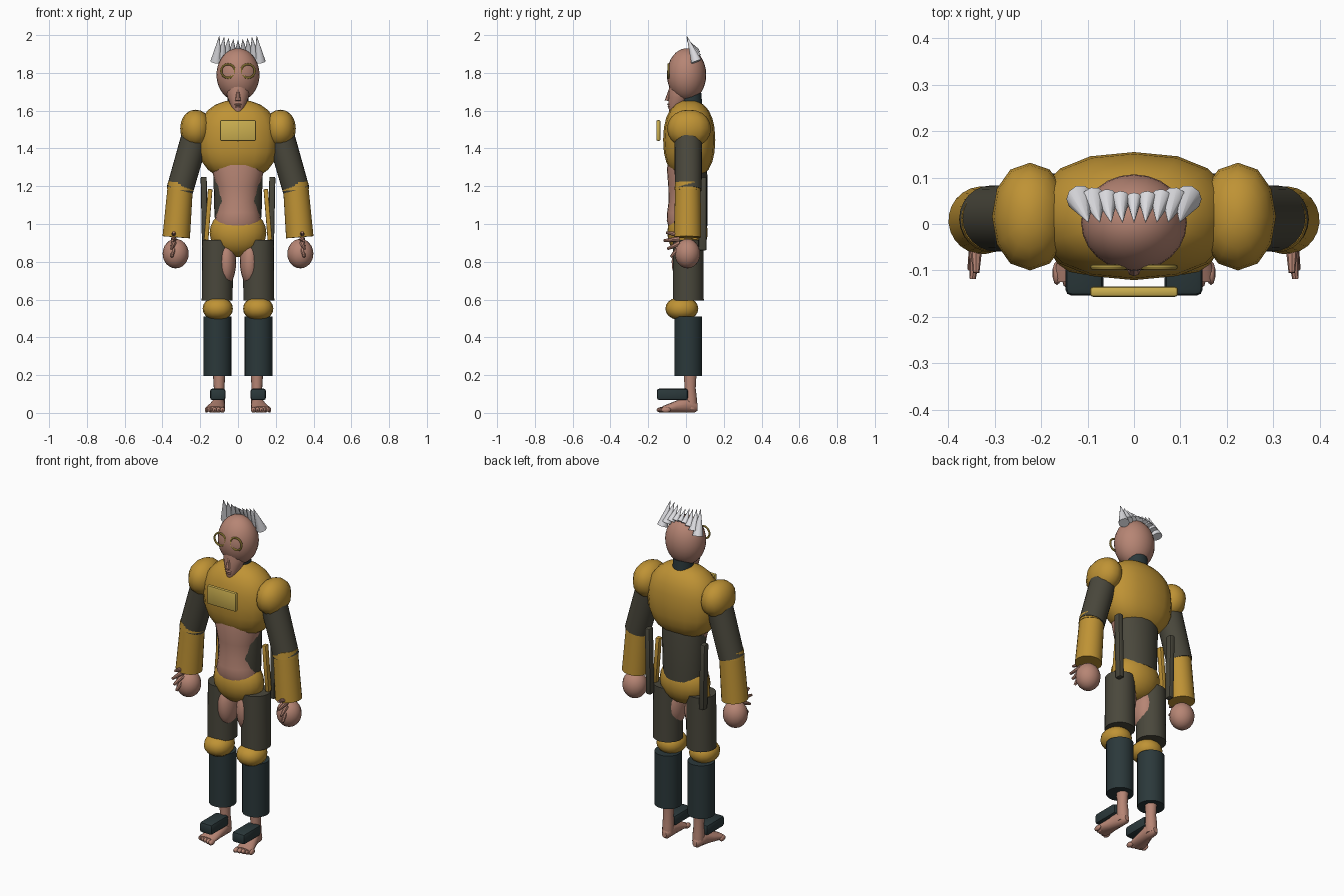
import bpy, bmesh, math
from mathutils import Vector, Matrix

if "Cube" in bpy.data.objects:
    bpy.data.objects.remove(bpy.data.objects["Cube"])


def material(name, rgb):
    m = bpy.data.materials.new(name)
    m.diffuse_color = (*rgb, 1)
    m.use_nodes = True
    m.node_tree.nodes["Principled BSDF"].inputs["Base Color"].default_value = m.diffuse_color
    return m


SKIN = material("skin", (0.47, 0.235, 0.175))
GOLD = material("gold armour", (0.52, 0.29, 0.035))
YELLOW = material("yellow plate", (0.60, 0.43, 0.08))
OLIVE = material("dark olive cloth", (0.068, 0.064, 0.045))
TEAL = material("dark teal boots", (0.024, 0.040, 0.043))
WHITE = material("white hair", (0.72, 0.72, 0.75))


def finish(name, bm, mat):
    bmesh.ops.recalc_face_normals(bm, faces=bm.faces[:])
    me = bpy.data.meshes.new(name)
    bm.to_mesh(me)
    bm.free()
    me.materials.append(mat)
    ob = bpy.data.objects.new(name, me)
    bpy.context.collection.objects.link(ob)
    return ob


def power(v, e):
    return math.copysign(abs(v) ** e, v)


def ellipsoid(name, c, r, mat, seg=20, rings=12, e=1.0):
    """Ellipsoid; e below 1 makes it boxier."""
    bm = bmesh.new()
    bmesh.ops.create_uvsphere(bm, u_segments=seg, v_segments=rings, radius=1)
    for v in bm.verts:
        rad = math.hypot(v.co.x, v.co.y)
        a = math.atan2(v.co.y, v.co.x)
        rr = power(rad, e)
        v.co = Vector((c[0] + r[0] * rr * power(math.cos(a), e),
                       c[1] + r[1] * rr * power(math.sin(a), e),
                       c[2] + r[2] * power(v.co.z, e)))
    return finish(name, bm, mat)


def tube(name, p0, p1, r0, r1, mat, seg=24):
    """Capped tube or cone between two points."""
    p0, p1 = Vector(p0), Vector(p1)
    d = p1 - p0
    m = Matrix.Translation((p0 + p1) / 2) @ d.to_track_quat('Z', 'Y').to_matrix().to_4x4()
    bm = bmesh.new()
    bmesh.ops.create_cone(bm, cap_ends=True, segments=seg, radius1=r0, radius2=r1,
                          depth=d.length, matrix=m)
    return finish(name, bm, mat)


def box(name, c, size, mat, bevel=0.006, rot=0.0):
    bm = bmesh.new()
    m = Matrix.Translation(c) @ Matrix.Rotation(rot, 4, 'Y') @ Matrix.Diagonal((*size, 1))
    bmesh.ops.create_cube(bm, size=1, matrix=m)
    bmesh.ops.bevel(bm, geom=bm.edges[:], offset=bevel, segments=2, profile=0.5, affect='EDGES')
    return finish(name, bm, mat)


def loft(name, rings, mat, axis='Z', seg=20):
    """Rings are (position on axis, centre x, centre other, radius x, radius other)."""
    bm = bmesh.new()
    loops = []
    for p, cx, co, rx, ro in rings:
        loop = []
        for i in range(seg):
            a = math.tau * i / seg
            x, o = cx + rx * math.cos(a), co + ro * math.sin(a)
            loop.append(bm.verts.new((x, o, p) if axis == 'Z' else (x, p, o)))
        loops.append(loop)
    for a, b in zip(loops, loops[1:]):
        for i in range(seg):
            j = (i + 1) % seg
            bm.faces.new((a[i], a[j], b[j], b[i]))
    bm.faces.new(loops[0])
    bm.faces.new(loops[-1])
    return finish(name, bm, mat)


# Head and face
ellipsoid("skull", (0, 0.003, 1.79), (0.114, 0.104, 0.14), SKIN, 24, 16)
loft("face", [(1.58, 0, -0.07, 0.010, 0.012), (1.60, 0, -0.062, 0.025, 0.028),
              (1.63, 0, -0.048, 0.040, 0.046), (1.67, 0, -0.035, 0.056, 0.058),
              (1.70, 0, -0.03, 0.062, 0.062), (1.74, 0, -0.03, 0.056, 0.058)], SKIN)
tube("nose", (0, -0.098, 1.652), (0, -0.086, 1.71), 0.015, 0.006, SKIN, 8)
ellipsoid("upper_lip", (0, -0.09, 1.633), (0.020, 0.010, 0.006), SKIN, 10, 6)
ellipsoid("lower_lip", (0, -0.087, 1.621), (0.016, 0.010, 0.006), SKIN, 10, 6)
tube("collar", (0, 0.03, 1.60), (0, 0.025, 1.69), 0.058, 0.056, TEAL, 16)

# Row of hair spikes, largest on the outside
for i in range(-4, 5):
    k = abs(i) / 4
    x = i * 0.029
    tube("hair_spike", (x, 0.055, 1.915 - 0.055 * k ** 2), (x * 0.85, 0.004, 1.972 + 0.024 * k),
         0.017 + 0.013 * k, 0.0008, WHITE, 10)

# Torso
ellipsoid("chest_armour", (0, 0.017, 1.445), (0.215, 0.138, 0.212), GOLD, 16, 12, 0.86)
box("chest_plate", (0, -0.146, 1.495), (0.19, 0.022, 0.11), YELLOW, 0.007)
loft("belly", [(0.90, 0, 0.005, 0.07, 0.06), (0.97, 0, 0, 0.115, 0.088),
               (1.02, 0, 0, 0.122, 0.102), (1.06, 0, 0, 0.115, 0.100),
               (1.12, 0, 0, 0.107, 0.092), (1.20, 0, 0, 0.115, 0.094),
               (1.29, 0, 0.005, 0.140, 0.106), (1.36, 0, 0.01, 0.15, 0.10)], SKIN, seg=24)
loft("waist_wrap", [(0.99, 0, 0.018, 0.118, 0.095), (1.05, 0, 0.016, 0.125, 0.098),
                    (1.25, 0, 0.018, 0.130, 0.096), (1.30, 0, 0.018, 0.13, 0.09)], OLIVE, seg=24)
ellipsoid("pelvis_armour", (0, 0.008, 0.955), (0.15, 0.107, 0.13), GOLD, 20, 12)

for s in (-1, 1):
    # Goggle ring
    bpy.ops.mesh.primitive_torus_add(major_segments=24, minor_segments=8, major_radius=0.036,
                                     minor_radius=0.0055, location=(s * 0.053, -0.093, 1.81),
                                     rotation=(math.pi / 2, 0, 0))
    ring = bpy.context.object
    ring.name = "goggle_ring"
    ring.data.materials.append(YELLOW)

    # Arm
    ellipsoid("shoulder_pad", (s * 0.224, 0.016, 1.505), (0.082, 0.116, 0.1), GOLD, 12, 10, 0.95)
    tube("upper_arm", (s * 0.225, 0.012, 1.47), (s * 0.308, 0.012, 1.18), 0.073, 0.071, OLIVE)
    tube("forearm_guard", (s * 0.305, 0.010, 1.205), (s * 0.327, 0.008, 0.93), 0.067, 0.073, GOLD)
    tube("elbow_cuff", (s * 0.303, 0.010, 1.22), (s * 0.306, 0.010, 1.18), 0.068, 0.071, GOLD)
    ellipsoid("hand", (s * 0.33, 0.008, 0.843), (0.069, 0.067, 0.078), SKIN, 16, 12)
    for y, z, x in ((-0.105, 0.955, 0.340), (-0.118, 0.912, 0.348),
                    (-0.098, 0.868, 0.352), (-0.080, 0.825, 0.350)):
        root = (s * 0.340, -0.035, 0.5 * (z + 0.93))
        tube("finger", root, (s * x, y, z), 0.015, 0.007, SKIN, 8)

    # Hip rod with its gold strip
    box("hip_rod", (s * 0.178, 0.088, 1.055), (0.032, 0.042, 0.39), OLIVE, 0.008, s * 0.02)
    box("hip_strip", (s * 0.158, 0.045, 1.05), (0.024, 0.03, 0.27), GOLD, 0.004, -s * 0.08)

    # Leg
    tube("thigh", (s * 0.108, 0.012, 0.915), (s * 0.110, 0.012, 0.595), 0.081, 0.082, OLIVE)
    ellipsoid("inner_thigh", (s * 0.062, -0.002, 0.80), (0.052, 0.074, 0.125), SKIN, 16, 12)
    ellipsoid("knee_pad", (s * 0.107, -0.022, 0.552), (0.080, 0.087, 0.061), GOLD, 16, 10, 0.92)
    tube("shin", (s * 0.109, 0.012, 0.51), (s * 0.109, 0.012, 0.195), 0.074, 0.074, TEAL)
    box("shoe_block", (s * 0.107, -0.072, 0.098), (0.082, 0.165, 0.062), TEAL, 0.014)

    # Bare ankle, foot and toes
    loft("ankle", [(0.02, s * 0.1, 0.028, 0.030, 0.032), (0.08, s * 0.1, 0.024, 0.032, 0.034),
                   (0.13, s * 0.1, 0.022, 0.028, 0.030), (0.23, s * 0.1, 0.022, 0.034, 0.036)],
         SKIN, seg=14)
    loft("foot", [(0.062, s * 0.1, 0.03, 0.014, 0.018), (0.045, s * 0.1, 0.036, 0.028, 0.034),
                  (0.0, s * 0.103, 0.044, 0.034, 0.043), (-0.05, s * 0.112, 0.033, 0.042, 0.032),
                  (-0.095, s * 0.120, 0.024, 0.050, 0.023), (-0.125, s * 0.122, 0.018, 0.050, 0.017)],
         SKIN, 'Y', 16)
    for t in range(5):
        ellipsoid("toe", (s * (0.082 + 0.021 * t), -0.130 + 0.006 * t, 0.016),
                  (0.014 - 0.001 * t, 0.026, 0.015), SKIN, 10, 6)

# Smooth shading with sharp edges kept
for ob in bpy.data.objects:
    ob.select_set(ob.type == 'MESH')
bpy.context.view_layer.objects.active = bpy.data.objects["skull"]
bpy.ops.object.shade_smooth_by_angle(angle=math.radians(40))
